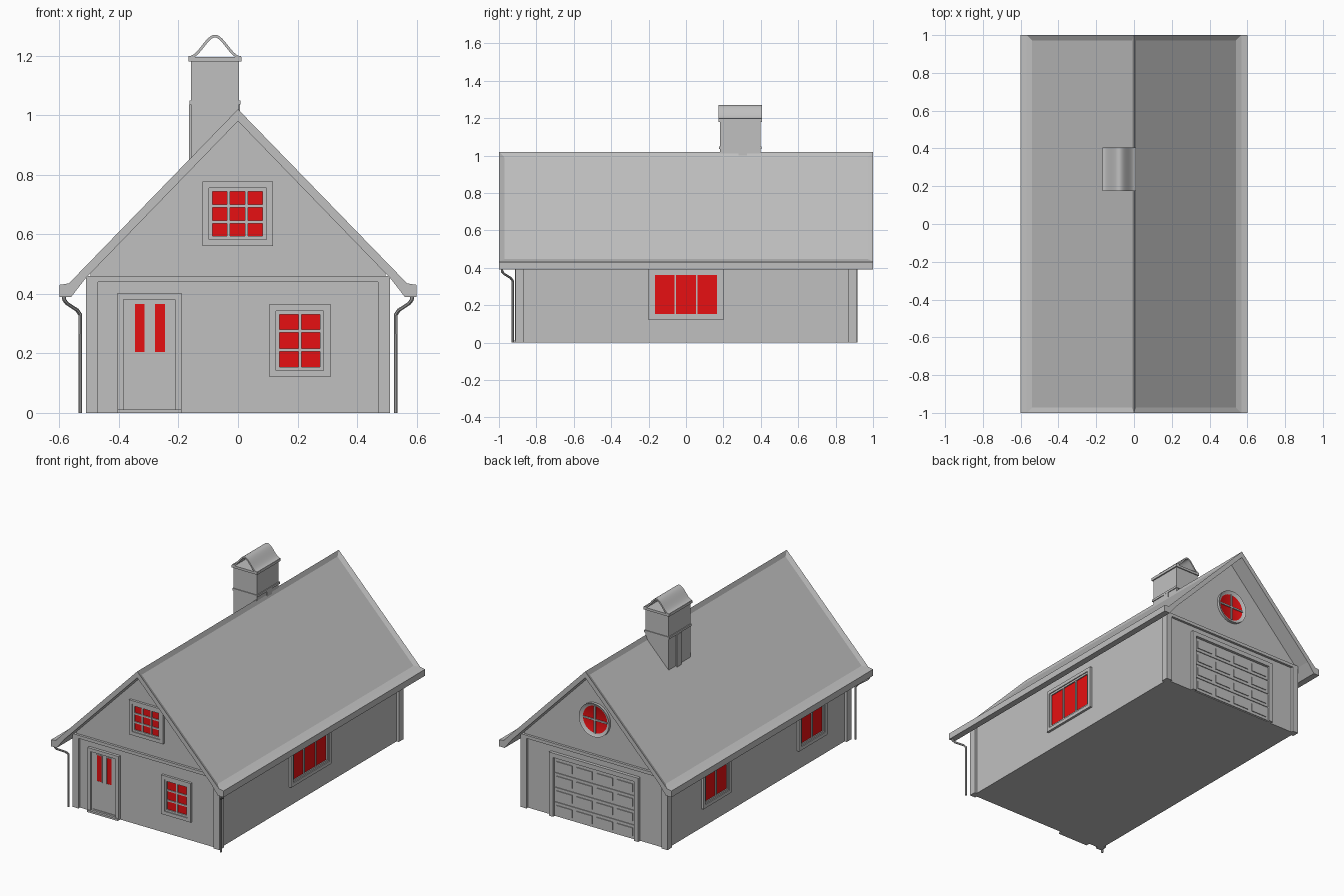
import bpy, bmesh, math
from mathutils import Matrix, Vector

cube = bpy.data.objects.get("Cube")
if cube:
    bpy.data.objects.remove(cube, do_unlink=True)


def material(name, rgb):
    m = bpy.data.materials.new(name)
    m.use_nodes = True
    m.diffuse_color = (*rgb, 1)
    m.node_tree.nodes["Principled BSDF"].inputs["Base Color"].default_value = (*rgb, 1)
    return m


GREY = material("light grey", (0.53, 0.53, 0.53))
RED = material("red glass", (0.81, 0.005, 0.006))
HALF_X, HALF_Y = 0.495, 0.897      # wall planes


def finish(name, bm, *mats):
    bmesh.ops.recalc_face_normals(bm, faces=bm.faces)
    me = bpy.data.meshes.new(name)
    bm.to_mesh(me)
    bm.free()
    for m in mats:
        me.materials.append(m)
    ob = bpy.data.objects.new(name, me)
    bpy.context.collection.objects.link(ob)
    return ob


def smooth(ob):
    bpy.ops.object.select_all(action='DESELECT')
    ob.select_set(True)
    bpy.context.view_layer.objects.active = ob
    bpy.ops.object.shade_smooth_by_angle(angle=math.radians(35))


def boxes(name, mat, bounds):
    """One object from boxes given as (x0, x1, y0, y1, z0, z1)."""
    bm = bmesh.new()
    for x0, x1, y0, y1, z0, z1 in bounds:
        mid = Vector((x0 + x1, y0 + y1, z0 + z1)) / 2
        size = (abs(x1 - x0), abs(y1 - y0), z1 - z0, 1)
        bmesh.ops.create_cube(bm, size=1, matrix=Matrix.Translation(mid) @ Matrix.Diagonal(size))
    return finish(name, bm, mat)


def prism(profile, y0, y1):
    """Extrude an (x, z) outline along y."""
    bm = bmesh.new()
    face = bm.faces.new([bm.verts.new((x, y0, z)) for x, z in profile])
    out = bmesh.ops.extrude_face_region(bm, geom=[face])
    moved = [v for v in out["geom"] if isinstance(v, bmesh.types.BMVert)]
    bmesh.ops.translate(bm, verts=moved, vec=(0, y1 - y0, 0))
    bmesh.ops.recalc_face_normals(bm, faces=bm.faces)
    return bm


def mirrored(half):
    """Complete an outline that starts and ends on the centre line."""
    return half + [(-x, z) for x, z in reversed(half) if x > 0]


def on_wall(side, u0, u1, z0, z1, d0, d1):
    """Box on a wall: u runs along the wall, d stands out from it."""
    sign = -1 if side in ("front", "left") else 1
    base = HALF_Y if side in ("front", "back") else HALF_X
    a, b = sign * (base + d0), sign * (base + d1)
    if side in ("front", "back"):
        return (u0, u1, a, b, z0, z1)
    return (a, b, u0, u1, z0, z1)


def frame(side, u0, u1, z0, z1, t, d, sill=True):
    """Rectangular border of width t."""
    low = z0 + t if sill else z0
    parts = [(u0, u0 + t, low, z1 - t), (u1 - t, u1, low, z1 - t), (u0, u1, z1 - t, z1)]
    if sill:
        parts.append((u0, u1, z0, z0 + t))
    return [on_wall(side, *p, -0.01, d) for p in parts]


def window(name, side, u0, u1, z0, z1, cols, rows):
    parts = frame(side, u0, u1, z0, z1, 0.022, 0.015)
    i = 0.02
    u0, u1, z0, z1 = u0 + i, u1 - i, z0 + i, z1 - i
    parts += frame(side, u0, u1, z0, z1, 0.014, 0.009)
    bar, j = 0.005, 0.007
    for c in range(1, cols):
        u = u0 + j + (u1 - u0 - 2 * j) * c / cols
        parts.append(on_wall(side, u - bar, u + bar, z0, z1, -0.01, 0.008))
    for r in range(1, rows):
        z = z0 + j + (z1 - z0 - 2 * j) * r / rows
        parts.append(on_wall(side, u0, u1, z - bar, z + bar, -0.01, 0.0075))
    boxes(name + "_frame", GREY, parts)
    boxes(name + "_glass", RED, [on_wall(side, u0, u1, z0, z1, -0.002, 0.002)])


# Walls with gables
finish("walls", prism(mirrored([(0, 0.985), (HALF_X, 0.48), (HALF_X, 0)]), -HALF_Y, HALF_Y), GREY)

# Roof with eaves and a sunken field on each slope
bm = prism(mirrored([(0, 1.02), (0.568, 0.435), (0.6, 0.43), (0.6, 0.39), (0.56, 0.39),
                     (0.512, 0.452), (0, 0.98)]), -1, 1)
slopes = [f for f in bm.faces if f.normal.z > 0.5 and f.calc_area() > 1]
bmesh.ops.inset_individual(bm, faces=slopes, thickness=0.04, depth=-0.012)
finish("roof", bm, GREY)

# Corner posts and the beams under the gables
trim = []
for sx in (-1, 1):
    for sy in (-1, 1):
        trim.append((sx * 0.47, sx * 0.51, sy * 0.867, sy * 0.912, 0, 0.46))
for sy in (-1, 1):
    trim.append((-0.47, 0.47, sy * 0.88, sy * 0.912, 0.44, 0.46))
boxes("corner_posts_and_beams", GREY, trim)

# Windows
window("front_window", "front", 0.105, 0.31, 0.12, 0.365, 2, 3)
window("gable_window", "front", -0.12, 0.117, 0.56, 0.777, 3, 3)
window("right_wall_window", "right", -0.2, 0.2, 0.12, 0.395, 3, 1)
for label, mid in (("rear", 0.415), ("fore", -0.535)):
    window("left_wall_window_" + label, "left", mid - 0.14, mid + 0.14, 0.12, 0.395, 2, 1)

# Front door with two slim panes
door = frame("front", -0.405, -0.19, 0.005, 0.402, 0.021, 0.018, sill=False)
door.append(on_wall("front", -0.405, -0.19, 0, 0.012, 0, 0.025))
door += frame("front", -0.385, -0.21, 0.01, 0.385, 0.011, 0.01)
door.append(on_wall("front", -0.385, -0.21, 0.01, 0.385, 0, 0.006))
panes = []
for u in (-0.33, -0.262):
    door += frame("front", u - 0.02, u + 0.02, 0.2, 0.37, 0.004, 0.009)
    panes.append(on_wall("front", u - 0.016, u + 0.016, 0.204, 0.366, 0, 0.008))
boxes("front_door", GREY, door)
boxes("front_door_glass", RED, panes)

# Garage door with a grid of raised panels
garage = frame("back", -0.31, 0.31, 0, 0.4, 0.028, 0.02, sill=False)
garage.append(on_wall("back", -0.283, 0.283, 0, 0.373, 0, 0.003))
rows = cols = 4
for r in range(rows):
    z = 0.005 + r * 0.092
    garage.append(on_wall("back", -0.281, 0.281, z, z + 0.086, 0, 0.008))
    for c in range(cols):
        u = -0.28 + c * 0.14
        garage.append(on_wall("back", u + 0.015, u + 0.125, z + 0.018, z + 0.068, 0, 0.013))
boxes("garage_door", GREY, garage)

# Round gable window at the back
bm = bmesh.new()
place = Matrix.Translation((0, HALF_Y, 0.68)) @ Matrix.Rotation(-math.pi / 2, 4, 'X')
bmesh.ops.create_cone(bm, cap_ends=True, segments=32, radius1=0.105, radius2=0.105,
                      depth=0.034, matrix=place)
bm.normal_update()
cap = [f for f in bm.faces if f.normal.y > 0.9]
bmesh.ops.inset_individual(bm, faces=cap, thickness=0.02, depth=-0.012)
for f in cap:
    f.material_index = 1
smooth(finish("round_window", bm, GREY, RED))
boxes("round_window_bars", GREY, [
    on_wall("back", -0.005, 0.005, 0.595, 0.765, 0, 0.012),
    on_wall("back", -0.085, 0.085, 0.675, 0.685, 0, 0.0115)])

# Chimney: stack, collar, top slab and a slim strip on each flank
boxes("chimney", GREY, [
    (-0.158, 0.003, 0.182, 0.398, 0.82, 1.182),
    (-0.163, 0.008, 0.177, 0.403, 1.036, 1.05),
    (-0.166, 0.011, 0.175, 0.405, 1.18, 1.195),
    (-0.165, 0.007, 0.28, 0.325, 0.82, 1.036)])

# Bell-shaped sheet over the chimney
steps, half, mid = 24, 0.088, -0.0775
upper = []
for k in range(steps + 1):
    t = k / steps * 2 - 1
    slope = -math.sin(math.pi * t) * 0.036 * math.pi / half
    n = Vector((-slope, 1)).normalized()
    upper.append((Vector((mid + t * half, 1.198 + 0.036 * (1 + math.cos(math.pi * t)))), n))
outline = [tuple(p) for p, n in upper] + [tuple(p - n * 0.009) for p, n in reversed(upper)]
smooth(finish("chimney_hood", prism(outline, 0.175, 0.405), GREY))

# Downpipes at the front corners
for label, s in (("left", 1), ("right", -1)):
    cu = bpy.data.curves.new(label + "_downpipe", 'CURVE')
    cu.dimensions = '3D'
    cu.bevel_depth, cu.bevel_resolution, cu.use_fill_caps = 0.0065, 2, True
    path = [(0.585, -0.984, 0.395), (0.584, -0.983, 0.38), (0.575, -0.973, 0.368),
            (0.54, -0.936, 0.345), (0.53, -0.926, 0.33), (0.53, -0.926, 0)]
    sp = cu.splines.new('POLY')
    sp.points.add(len(path) - 1)
    for pt, (x, y, z) in zip(sp.points, path):
        pt.co = (s * x, y, z, 1)
    ob = bpy.data.objects.new(label + "_downpipe", cu)
    bpy.context.collection.objects.link(ob)
    cu.materials.append(GREY)
    bpy.ops.object.select_all(action='DESELECT')
    ob.select_set(True)
    bpy.context.view_layer.objects.active = ob
    bpy.ops.object.convert(target='MESH')
    smooth(bpy.context.view_layer.objects.active)
